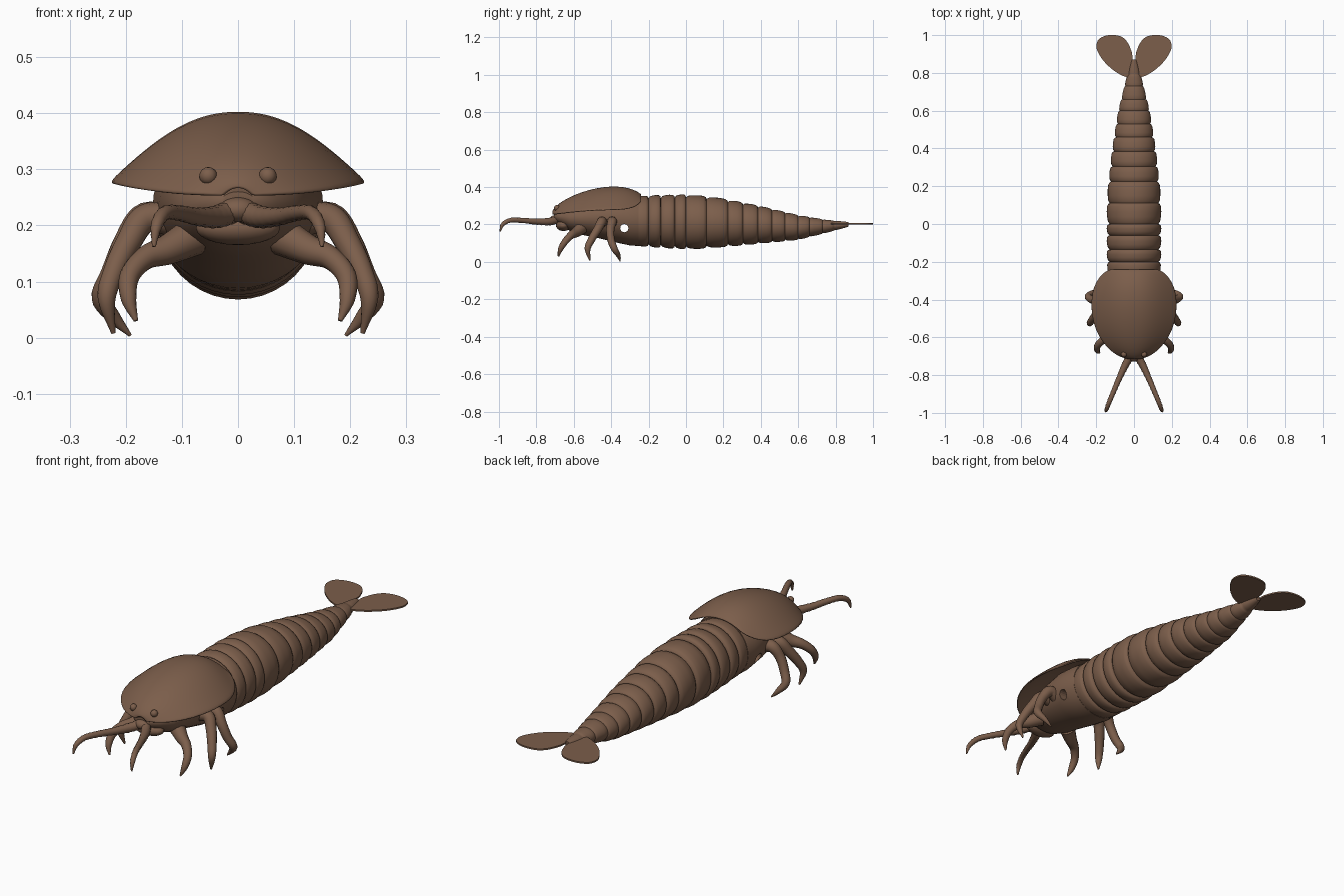
import bpy, bmesh, math
from mathutils import Vector

if "Cube" in bpy.data.objects:
    bpy.data.objects.remove(bpy.data.objects["Cube"])

shell = bpy.data.materials.new("shell_brown")
shell.use_nodes = True
COLOUR = (0.2, 0.112, 0.07, 1)
shell.diffuse_color = COLOUR
shell.node_tree.nodes["Principled BSDF"].inputs["Base Color"].default_value = COLOUR


def finish(name, bm, angle=40):
    bmesh.ops.recalc_face_normals(bm, faces=bm.faces)
    mesh = bpy.data.meshes.new(name)
    bm.to_mesh(mesh)
    bm.free()
    obj = bpy.data.objects.new(name, mesh)
    bpy.context.collection.objects.link(obj)
    mesh.materials.append(shell)
    bpy.ops.object.select_all(action='DESELECT')
    obj.select_set(True)
    bpy.context.view_layer.objects.active = obj
    bpy.ops.object.shade_smooth_by_angle(angle=math.radians(angle))
    return obj


def loft(bm, rings, closed=True):
    """Skin a list of point rings; cap the ends when the rings are closed."""
    rows = [[bm.verts.new(p) for p in ring] for ring in rings]
    n = len(rows[0])
    for a, b in zip(rows, rows[1:]):
        for i in range(n if closed else n - 1):
            j = (i + 1) % n
            bm.faces.new((a[i], a[j], b[j], b[i]))
    if closed:
        bm.faces.new(rows[0])
        bm.faces.new(rows[-1])


def sample(table, t):
    """Linear lookup in rows of (t, values...)."""
    for a, b in zip(table, table[1:]):
        if t <= b[0]:
            k = max(0, (t - a[0]) / (b[0] - a[0]))
            return [p + (q - p) * k for p, q in zip(a[1:], b[1:])]
    return table[-1][1:]


def oval(y, w, low, high, n=40):
    mid, h = (low + high) / 2, (high - low) / 2
    return [(w * math.cos(2 * math.pi * i / n), y,
             mid + h * math.sin(2 * math.pi * i / n)) for i in range(n)]


def smooth_path(points, steps=6):
    """Catmull-Rom samples through (x, y, z, radius) points."""
    p = [Vector(q) for q in points]
    p = [2 * p[0] - p[1]] + p + [2 * p[-1] - p[-2]]
    out = []
    for i in range(1, len(p) - 2):
        a, b, c, d = p[i - 1:i + 3]
        for s in range(steps):
            t = s / steps
            out.append(0.5 * (2 * b + (c - a) * t + (2 * a - 5 * b + 4 * c - d) * t * t
                              + (3 * b - a - 3 * c + d) * t ** 3))
    return out + [p[-2]]


def limb(name, points, side, ringed=0.0):
    """Tapered tube along a path, on one side of the body."""
    path = smooth_path(points)
    rings = []
    for i, q in enumerate(path):
        c = q.xyz
        d = (path[min(i + 1, len(path) - 1)].xyz - path[max(i - 1, 0)].xyz).normalized()
        u = d.cross(Vector((0.3, 0.5, 0.8))).normalized()
        v = d.cross(u)
        r = max(q.w, 0.002) * (1 + ringed * (i % 2))
        ring = [c + r * (u * math.cos(a * math.pi / 6) + v * math.sin(a * math.pi / 6))
                for a in range(12)]
        rings.append([(side * k.x, k.y, k.z) for k in ring])
    bm = bmesh.new()
    loft(bm, rings)
    return finish(name, bm, 60)


# Segmented abdomen: overlapping bulged rings
body = [(-0.30, 0.135, 0.092, 0.345), (-0.2, 0.143, 0.08, 0.355), (0, 0.143, 0.068, 0.36),
        (0.1, 0.143, 0.072, 0.352), (0.2, 0.137, 0.08, 0.338), (0.4, 0.115, 0.098, 0.298),
        (0.6, 0.083, 0.118, 0.25), (0.75, 0.046, 0.155, 0.225), (0.87, 0.014, 0.188, 0.213)]
joints = [-0.30, -0.20, -0.135, -0.06, 0, 0.11, 0.225, 0.305, 0.385, 0.46,
          0.53, 0.6, 0.66, 0.73, 0.79, 0.87]
bulge = [(0, 0.90), (0.12, 0.965), (0.35, 0.995), (0.6, 1.01), (0.85, 1.0), (0.96, 0.96), (1, 0.90)]
rings = []
for a, b in zip(joints, joints[1:]):
    for t, s in bulge[:-1] if b < joints[-1] else bulge:
        y = a + (b - a) * t
        w, low, high = sample(body, y)
        mid, h = (low + high) / 2, (high - low) / 2
        rings.append(oval(y, w * s, mid - h * s, mid + h * s))
bm = bmesh.new()
loft(bm, rings)
finish("abdomen", bm, 50)

# Thorax and head under the shield, with a small opening through it
chest = [(-0.705, 0.03, 0.225, 0.26), (-0.67, 0.07, 0.2, 0.275), (-0.62, 0.105, 0.165, 0.30),
         (-0.56, 0.125, 0.145, 0.325), (-0.48, 0.14, 0.13, 0.345), (-0.38, 0.152, 0.105, 0.365),
         (-0.30, 0.15, 0.088, 0.36), (-0.255, 0.14, 0.085, 0.355)]
bm = bmesh.new()
loft(bm, [oval(*row) for row in chest])
thorax = finish("thorax", bm, 50)
bpy.ops.mesh.primitive_cylinder_add(vertices=16, radius=0.022, depth=0.5,
                                    location=(0, -0.33, 0.18), rotation=(0, math.pi / 2, 0))
cutter = bpy.context.object
cutter.name = "opening_cutter"
cutter.data.materials.append(shell)
cutter.hide_render = True
cutter.hide_set(True)
cut = thorax.modifiers.new("opening", 'BOOLEAN')
cut.operation = 'DIFFERENCE'
cut.object = cutter

# Domed head shield: y, half width, rim height, ridge height
shield = [(-0.718, 0.025, 0.254, 0.268), (-0.705, 0.075, 0.256, 0.288), (-0.68, 0.118, 0.259, 0.312),
          (-0.63, 0.168, 0.265, 0.343), (-0.56, 0.208, 0.272, 0.373), (-0.48, 0.228, 0.277, 0.395),
          (-0.4, 0.23, 0.279, 0.405), (-0.33, 0.217, 0.281, 0.401), (-0.28, 0.187, 0.292, 0.386),
          (-0.25, 0.155, 0.312, 0.37), (-0.238, 0.12, 0.33, 0.36)]
rings = []
for y, w, rim, ridge in shield:
    ring = []
    for i in range(25):
        u = i / 12 - 1
        ring.append((w * u, y, rim + (ridge - rim) * math.cos(math.pi / 2 * abs(u) ** 1.1)))
    rings.append(ring)
bm = bmesh.new()
loft(bm, rings, closed=False)
for f in bm.faces:
    f.normal_update()
carapace = finish("head_shield", bm, 60)
if sum(p.normal.z for p in carapace.data.polygons) < 0:
    carapace.data.flip_normals()
thick = carapace.modifiers.new("thickness", 'SOLIDIFY')
thick.thickness = 0.008
thick.offset = -1
soft = carapace.modifiers.new("soften", 'SUBSURF')
soft.levels = soft.render_levels = 1

# Mouth
for name, place, size in (("mouth", (0, -0.70, 0.228), (0.035, 0.028, 0.022)),
                          ("lower_lip", (0, -0.655, 0.195), (0.075, 0.04, 0.03))):
    bm = bmesh.new()
    bmesh.ops.create_uvsphere(bm, u_segments=20, v_segments=12, radius=1)
    for v in bm.verts:
        v.co = Vector(a * b + c for a, b, c in zip(v.co, size, place))
    finish(name, bm)

# Paired limbs: x, y, z, radius along each
antenna = [(0.01, -0.69, 0.225, 0.02), (0.04, -0.735, 0.215, 0.019), (0.075, -0.81, 0.216, 0.015),
           (0.105, -0.88, 0.222, 0.013), (0.13, -0.94, 0.222, 0.012), (0.145, -0.98, 0.2, 0.01),
           (0.15, -0.994, 0.162, 0.003)]
front_leg = [(0.08, -0.56, 0.18, 0.035), (0.125, -0.59, 0.157, 0.027), (0.165, -0.615, 0.142, 0.021),
             (0.193, -0.645, 0.11, 0.018), (0.195, -0.67, 0.07, 0.014), (0.182, -0.682, 0.03, 0.004)]
middle_leg = [(0.11, -0.45, 0.21, 0.03), (0.165, -0.452, 0.212, 0.026), (0.195, -0.475, 0.17, 0.023),
              (0.22, -0.505, 0.12, 0.02), (0.234, -0.526, 0.07, 0.016), (0.222, -0.514, 0.008, 0.004)]
hind_leg = [(0.11, -0.40, 0.2, 0.03), (0.165, -0.395, 0.215, 0.026), (0.2, -0.405, 0.17, 0.022),
            (0.225, -0.4, 0.115, 0.02), (0.243, -0.383, 0.07, 0.018), (0.22, -0.362, 0.035, 0.012),
            (0.192, -0.352, 0.004, 0.003)]
fin = [(0, 0.765), (0.06, 0.785), (0.11, 0.815), (0.16, 0.862), (0.193, 0.915), (0.198, 0.95),
       (0.185, 0.98), (0.145, 0.998), (0.1, 1.0), (0.06, 0.988), (0.03, 0.955), (0.01, 0.905)]

for side, label in ((1, "left"), (-1, "right")):
    limb(label + "_antenna", antenna, side, 0.1)
    limb(label + "_front_leg", front_leg, side)
    limb(label + "_middle_leg", middle_leg, side)
    limb(label + "_hind_leg", hind_leg, side)

    # Eye
    bm = bmesh.new()
    bmesh.ops.create_uvsphere(bm, u_segments=12, v_segments=8, radius=0.016)
    bmesh.ops.translate(bm, verts=bm.verts, vec=(side * 0.053, -0.69, 0.288))
    finish(label + "_eye", bm)

    # Tail fin
    bm = bmesh.new()
    outline = [q.xyz for q in smooth_path([(x, y, 0, 0) for x, y in fin], 3)]
    loft(bm, [[(side * p.x, p.y, z) for p in outline] for z in (0.2, 0.207)])
    finish(label + "_tail_fin", bm, 30)
